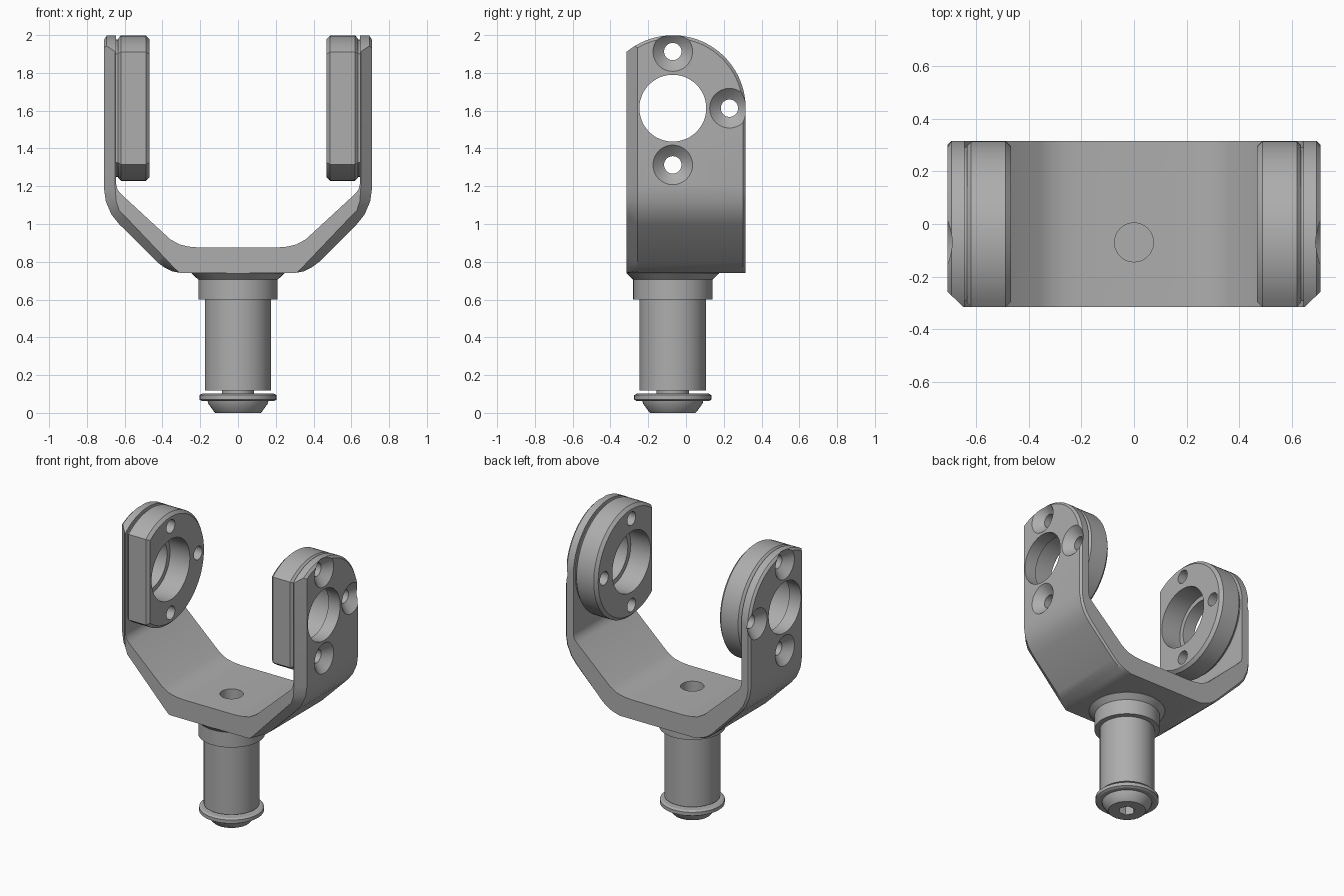
import bpy, bmesh
from math import cos, sin, acos, pi

if "Cube" in bpy.data.objects:
    bpy.data.objects.remove(bpy.data.objects["Cube"])

GREY = (0.42, 0.42, 0.42, 1)
metal = bpy.data.materials.new("machined grey metal")
metal.diffuse_color = GREY
metal.use_nodes = True
metal.node_tree.nodes["Principled BSDF"].inputs["Base Color"].default_value = GREY

CY = -0.07            # spindle axis and bore position in y
BZ = 1.613            # bore height
FRONT, BACK = -0.315, 0.315
R = BACK - CY         # radius of the rounded arm ends


def loft(name, sections):
    """Skin equal-length loops and cap both ends."""
    bm = bmesh.new()
    rings = [[bm.verts.new(p) for p in s] for s in sections]
    n = len(rings[0])
    for a, b in zip(rings, rings[1:]):
        for i in range(n):
            j = (i + 1) % n
            bm.faces.new((a[i], a[j], b[j], b[i]))
    bm.faces.new(rings[0])
    bm.faces.new(rings[-1])
    bmesh.ops.recalc_face_normals(bm, faces=bm.faces)
    mesh = bpy.data.meshes.new(name)
    bm.to_mesh(mesh)
    bm.free()
    obj = bpy.data.objects.new(name, mesh)
    mesh.materials.append(metal)
    bpy.context.collection.objects.link(obj)
    return obj


def turned(name, profile, n=40):
    """Turn (radius, z) pairs about the spindle axis."""
    angles = [2 * pi * i / n for i in range(n)]
    return loft(name, [[(r * cos(a), CY + r * sin(a), z) for a in angles]
                       for r, z in profile])


def bored(profile, y, z, n=32):
    """Cutter turned about an axis parallel to x, from (radius, x) pairs."""
    angles = [2 * pi * i / n for i in range(n)]
    return loft("cutter", [[(x, y + r * cos(a), z + r * sin(a)) for a in angles]
                           for r, x in profile])


def combine(obj, tool, operation="DIFFERENCE"):
    tool.hide_render = True
    mod = obj.modifiers.new("cut", "BOOLEAN")
    mod.operation, mod.solver, mod.object = operation, "EXACT", tool
    bpy.context.view_layer.objects.active = obj
    bpy.ops.object.modifier_apply(modifier=mod.name)


def arc(radius, start, end, n=40):
    steps = [start + (end - start) * i / n for i in range(n + 1)]
    return [(CY + radius * cos(a), BZ + radius * sin(a)) for a in steps]


# Yoke: bent strap lofted front to back, with a wide front chamfer
inner = [(0.2, 0.875), (0.26, 0.88), (0.31, 0.892), (0.36, 0.92),
         (0.615, 1.155), (0.637, 1.18), (0.645, 1.21), (0.645, 2.05)]
outer = [(0.29, 0.74), (0.35, 0.75), (0.39, 0.77), (0.43, 0.80),
         (0.63, 1.0), (0.67, 1.05), (0.7, 1.12), (0.71, 1.19), (0.71, 2.05)]
outer_front = [(0.29, 0.74), (0.31, 0.742), (0.34, 0.77), (0.4, 0.833),
               (0.6, 1.043), (0.63, 1.074), (0.645, 1.12), (0.65, 1.19), (0.65, 2.05)]
outer_back = [(x - 0.012 * min(1, (z - 0.74) * 8), z + 0.008 * (0.74 < z < 1.15))
              for x, z in outer]


def strap(out, y):
    half = inner + out[::-1]
    return [(x, y, z) for x, z in half] + [(-x, y, z) for x, z in half[::-1]]


def strap_loop(out, y):
    right = [(x, y, z) for x, z in out] + [(x, y, z) for x, z in inner[::-1]]
    return right + [(-x, y, z) for x, y, z in right[::-1]]


yoke = loft("yoke", [strap_loop(outer_front, FRONT), strap_loop(outer, -0.257),
                     strap_loop(outer, BACK - 0.012), strap_loop(outer_back, BACK)])


# Rounded arm ends with a fine outer chamfer
def arm_outline(x, inset):
    r = R + 0.001 - inset
    pts = arc(r, 0, acos(-0.32 / r)) + [(-0.4, 0.5), (CY + r, 0.5)]
    return [(x, y, z) for y, z in pts]


rounder = loft("cutter", [arm_outline(-0.72, 0.025), arm_outline(-0.695, 0),
                          arm_outline(0.695, 0), arm_outline(0.72, 0.025)])
combine(yoke, rounder, "INTERSECT")
cutters = [rounder]


# Bearing pads: flat-fronted discs on a narrow neck
def pad_outline(x, inset):
    r = R - inset
    a = acos((FRONT + inset - CY) / r)
    return [(x, y, z) for y, z in arc(r, -a, a, 56)]


pads = []
for name, s in (("left_pad", 1), ("right_pad", -1)):
    pad = loft(name, [pad_outline(s * x, d) for x, d in
                      ((0.468, 0.02), (0.488, 0), (0.62, 0), (0.635, 0.016),
                       (0.636, 0.022), (0.65, 0.022))])
    pads.append(pad)
    # Main bore, wider through the pad
    bore = bored([(0.177, s * 0.8), (0.177, s * 0.4)], CY, BZ, 48)
    wide = bored([(0.21, s * 0.62), (0.21, s * 0.4)], CY, BZ, 48)
    combine(pad, wide)
    cutters += [bore, wide]
    # Countersunk screw holes
    screws = [bored([(0.115, s * 0.72), (0.055, s * 0.66), (0.046, s * 0.655),
                     (0.046, s * 0.4)], CY + dy, BZ + dz)
              for dy, dz in ((0, 0.3), (0.3, 0), (0, -0.3))]
    cutters += screws
    for tool in [bore] + screws:
        combine(yoke, tool)
        combine(pad, tool)

# Spindle with flared collar
spindle = turned("spindle", [(0.245, 0.745), (0.245, 0.738), (0.21, 0.705),
                             (0.21, 0.6), (0.176, 0.599), (0.176, 0.118)], 48)
centre_hole = turned("cutter", [(0.074, 0.95), (0.074, 0.45)])
combine(yoke, centre_hole)
combine(spindle, centre_hole)

# Retaining washer and bolt head with hex socket
washer = turned("washer", [(0.19, 0.102), (0.204, 0.094), (0.204, 0.07), (0.19, 0.062)])
bolt = turned("bolt", [(0.085, 0.14), (0.085, 0.08), (0.162, 0.07),
                       (0.158, 0.05), (0.128, 0.008), (0.12, 0)])
socket = turned("cutter", [(0.055, 0.06), (0.055, -0.05)], 6)
combine(bolt, socket)
cutters += [centre_hole, socket]

for tool in cutters:
    bpy.data.objects.remove(tool)

# Smooth the turned and bent surfaces, keep machined edges crisp
for obj in [yoke, spindle, washer, bolt] + pads:
    bpy.ops.object.select_all(action="DESELECT")
    obj.select_set(True)
    bpy.context.view_layer.objects.active = obj
    bpy.ops.object.shade_smooth_by_angle(angle=0.5)
